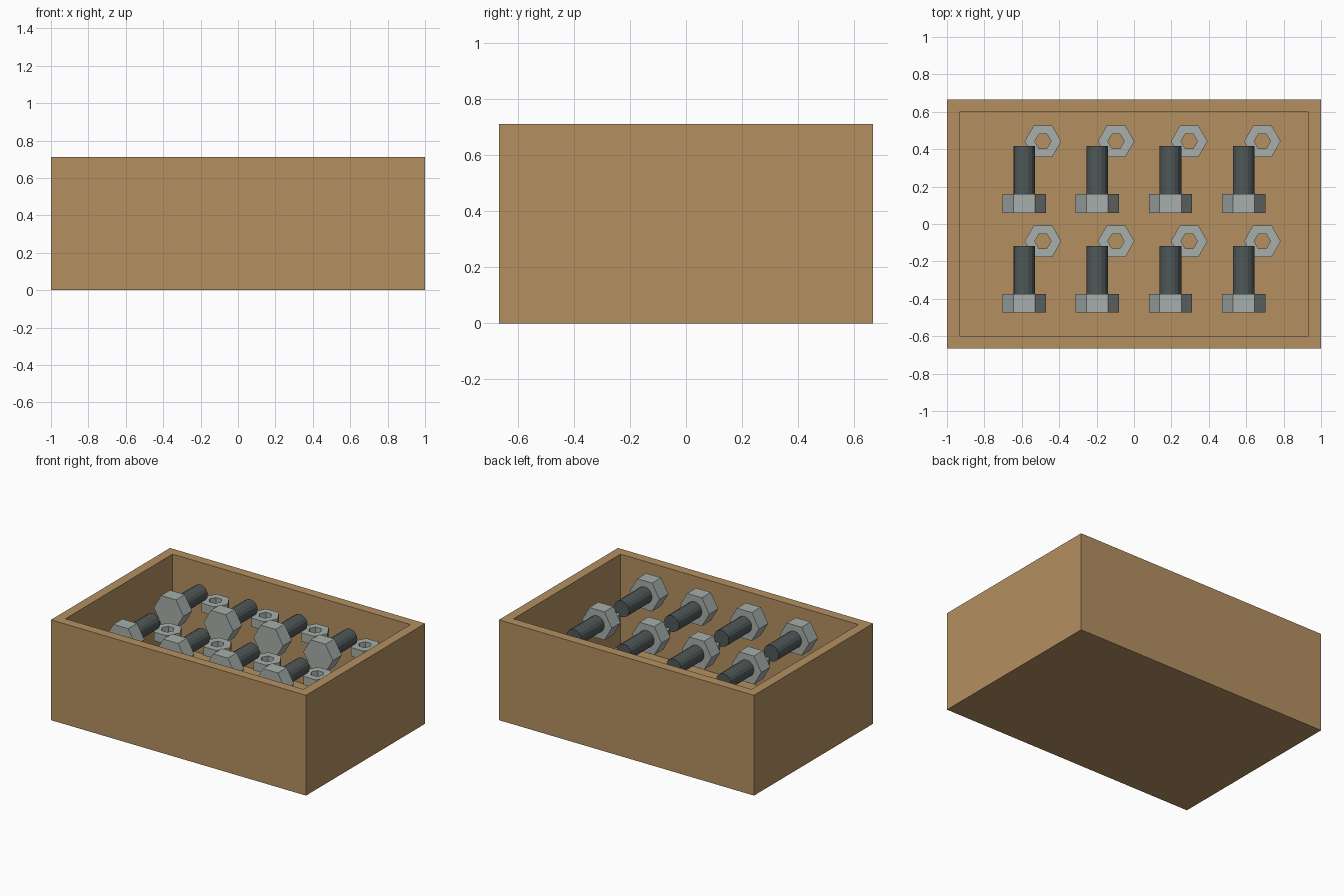
import bpy, bmesh
from math import cos, sin, pi
from mathutils import Matrix

if "Cube" in bpy.data.objects:
    bpy.data.objects.remove(bpy.data.objects["Cube"], do_unlink=True)


def material(name, rgb):
    mat = bpy.data.materials.new(name)
    mat.use_nodes = True
    mat.diffuse_color = (*rgb, 1)
    mat.node_tree.nodes["Principled BSDF"].inputs["Base Color"].default_value = (*rgb, 1)
    return mat


wood = material("tan wood", (0.455, 0.28, 0.118))
steel = material("pale steel", (0.385, 0.43, 0.405))
dark = material("dark steel", (0.08, 0.098, 0.098))


def finish(bm, name, mat, matrix=Matrix()):
    bmesh.ops.recalc_face_normals(bm, faces=bm.faces)
    mesh = bpy.data.meshes.new(name)
    bm.to_mesh(mesh)
    bm.free()
    mesh.materials.append(mat)
    obj = bpy.data.objects.new(name, mesh)
    obj.matrix_world = matrix
    bpy.context.collection.objects.link(obj)


def ring(bm, sides, radius, z):
    return [bm.verts.new((radius * cos(2 * pi * i / sides), radius * sin(2 * pi * i / sides), z))
            for i in range(sides)]


def bridge(bm, a, b):
    for i in range(len(a)):
        j = (i + 1) % len(a)
        bm.faces.new((a[i], a[j], b[j], b[i]))


def prism(name, mat, sides, radius, height, matrix):
    bm = bmesh.new()
    low, high = ring(bm, sides, radius, 0), ring(bm, sides, radius, height)
    bridge(bm, low, high)
    bm.faces.new(low)
    bm.faces.new(high)
    finish(bm, name, mat, matrix)


def nut(name, radius, hole, height, matrix):
    bm = bmesh.new()
    rings = [ring(bm, 6, r, z) for r, z in
             ((radius, 0), (radius, height), (hole, height), (hole, 0))]
    for k in range(4):
        bridge(bm, rings[k], rings[(k + 1) % 4])
    finish(bm, name, steel, matrix)


# Open box: inset the top face for the rim, then extrude straight down to the floor
WIDTH, DEPTH, HEIGHT, WALL = 2.0, 1.333, 0.711, 0.067
bm = bmesh.new()
bmesh.ops.create_cube(bm, size=1, matrix=Matrix.Translation((0, 0, HEIGHT / 2))
                      @ Matrix.Diagonal((WIDTH, DEPTH, HEIGHT, 1)))
bm.normal_update()
top = max(bm.faces, key=lambda f: f.calc_center_median().z)
bmesh.ops.inset_region(bm, faces=[top], thickness=WALL, use_even_offset=True)
floor = bmesh.ops.extrude_discrete_faces(bm, faces=[top])["faces"][0]
for v in floor.verts:
    v.co.z = WALL
finish(bm, "box", wood)

# Two rows of four level bolts held near the top, each with a nut beside it
HEAD, SHANK, AXIS, NUT_BASE = 0.1, 0.257, 0.6, 0.5
along_y = Matrix.Rotation(-pi / 2, 4, "X")
for row, y in enumerate((-0.474, 0.06)):
    for col in range(4):
        x = -0.587 + 0.391 * col
        tag = f"{row + 1}_{col + 1}"
        prism("bolt_head_" + tag, steel, 6, 0.116, HEAD,
              Matrix.Translation((x, y, AXIS)) @ along_y)
        prism("bolt_shank_" + tag, dark, 16, 0.058, SHANK,
              Matrix.Translation((x, y + HEAD, AXIS)) @ along_y)
        nut("nut_" + tag, 0.098, 0.044, 0.062,
            Matrix.Translation((x + 0.1, y + 0.382, NUT_BASE)))
